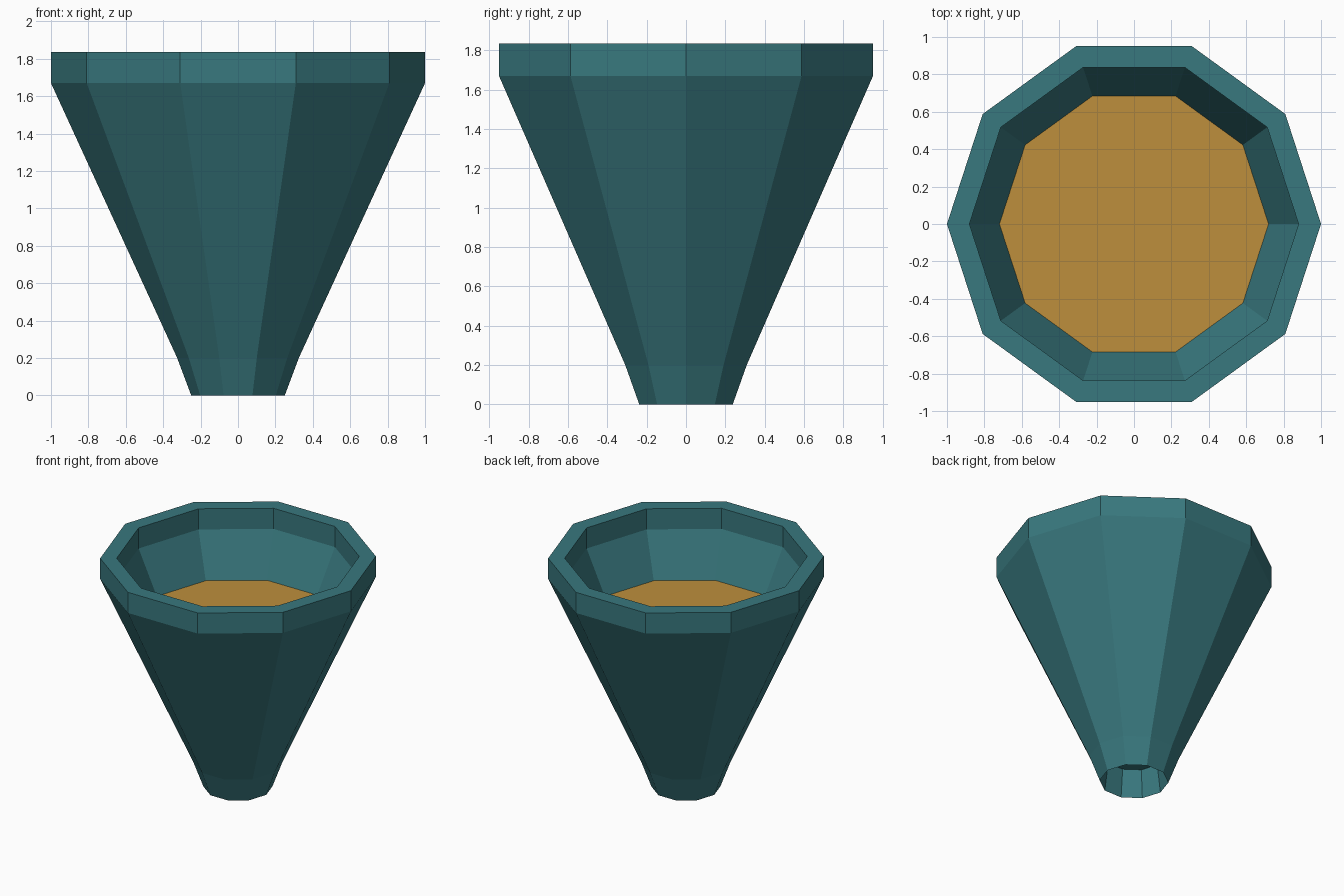
import bpy, math

if "Cube" in bpy.data.objects:
    bpy.data.objects.remove(bpy.data.objects["Cube"])

SIDES = 10


def material(name, color):
    m = bpy.data.materials.new(name)
    m.diffuse_color = (*color, 1)
    m.use_nodes = True
    m.node_tree.nodes["Principled BSDF"].inputs["Base Color"].default_value = m.diffuse_color
    return m


def lathe(name, profile, mat, cap_start=False, cap_end=False):
    """Revolve a (radius, z) profile into a faceted ten-sided shape."""
    verts = [(r * math.cos(2 * math.pi * i / SIDES),
              r * math.sin(2 * math.pi * i / SIDES), z)
             for r, z in profile for i in range(SIDES)]
    faces = []
    for k in range(len(profile) - 1):
        a, b = k * SIDES, (k + 1) * SIDES
        for i in range(SIDES):
            j = (i + 1) % SIDES
            faces.append((a + i, a + j, b + j, b + i))
    if cap_start:
        faces.append(tuple(reversed(range(SIDES))))
    if cap_end:
        last = (len(profile) - 1) * SIDES
        faces.append(tuple(range(last, last + SIDES)))
    me = bpy.data.meshes.new(name)
    me.from_pydata(verts, [], faces)
    me.materials.append(mat)
    ob = bpy.data.objects.new(name, me)
    bpy.context.collection.objects.link(ob)
    return ob


teal = material("teal", (0.040, 0.188, 0.209))
ochre = material("ochre", (0.515, 0.275, 0.045))

# Tapered pot: hollow foot, flared wall, upright rim, inner wall, inner floor
lathe("pot", [
    (0.22, 0.22), (0.25, 0.0),
    (0.325, 0.20), (1.0, 1.67), (1.0, 1.835),
    (0.88, 1.835), (0.88, 1.67), (0.71, 1.31),
], teal, cap_start=True, cap_end=True)

# Flat filling inside the pot
lathe("filling", [(0.712, 1.315), (0.72, 1.33)], ochre, cap_start=True, cap_end=True)
